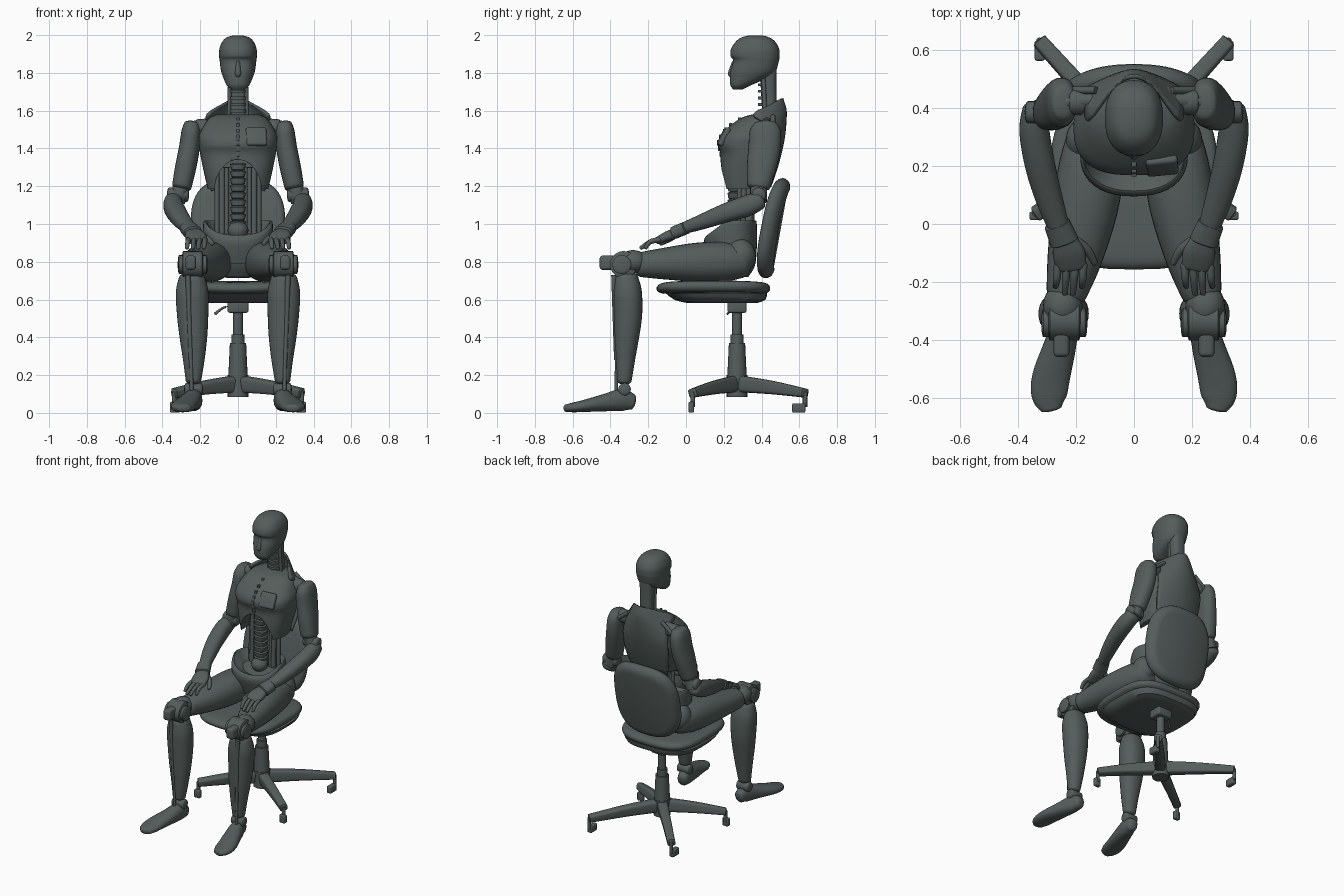
import bpy, bmesh, math
from mathutils import Vector, Matrix

mat = bpy.data.materials.new("dark slate grey")
mat.diffuse_color = (0.09, 0.11, 0.105, 1)


def finish(name, bm, angle=35):
    bmesh.ops.recalc_face_normals(bm, faces=bm.faces[:])
    me = bpy.data.meshes.new(name)
    bm.to_mesh(me)
    bm.free()
    me.materials.append(mat)
    me.shade_smooth()
    me.set_sharp_from_angle(angle=math.radians(angle))
    ob = bpy.data.objects.new(name, me)
    bpy.context.collection.objects.link(ob)
    return ob


def spline(rows, k):
    """Catmull-Rom interpolation of ring rows, k steps per span."""
    if k == 1:
        return [list(r) for r in rows]
    out = []
    for i in range(len(rows) - 1):
        p = [rows[max(0, min(len(rows) - 1, i + d))] for d in (-1, 0, 1, 2)]
        for j in range(k):
            t = j / k
            out.append([b + .5 * t * (c - a + t * (2*a - 5*b + 4*c - d + t * (3*(b - c) + d - a)))
                        for a, b, c, d in zip(*p)])
    out.append(list(rows[-1]))
    return out


def loft(name, rows, n=2.0, k=4, cap=0.5, flat=False, seg=28, warp=None):
    """Skin superellipse rings (x, y, z, a, b) along a path, with rounded ends."""
    rings = []
    rows = spline(rows, k)
    pts = [Vector(r[:3]) for r in rows]
    for i, r in enumerate(rows):
        t = (pts[min(i + 1, len(pts) - 1)] - pts[max(i - 1, 0)]).normalized()
        if flat:
            u, v = Vector((1, 0, 0)), Vector((0, 1, 0))
        else:
            ref = Vector((0, 1, 0)) if abs(t.x) > .9 else Vector((1, 0, 0))
            u = (ref - t * ref.dot(t)).normalized()
            v = t.cross(u)
        rings.append((pts[i], t, u, v, abs(r[3]), abs(r[4])))
    if cap:
        def ends(ring, s):
            p, t, u, v, a, b = ring
            h = cap * min(a, b)
            return [(p + t * s * h * math.sin(w), t, u, v, a * math.cos(w), b * math.cos(w))
                    for w in (.4, .8, 1.15, 1.45)]
        rings = ends(rings[0], -1)[::-1] + rings + ends(rings[-1], 1)
    bm = bmesh.new()
    loops = []
    for p, t, u, v, a, b in rings:
        loop = []
        for j in range(seg):
            w = 2 * math.pi * j / seg
            c, s = math.cos(w), math.sin(w)
            q = p + u * a * math.copysign(abs(c) ** (2 / n), c) + v * b * math.copysign(abs(s) ** (2 / n), s)
            loop.append(bm.verts.new(warp(q) if warp else q))
        loops.append(loop)
    for A, B in zip(loops, loops[1:]):
        for j in range(seg):
            bm.faces.new((A[j], A[j - 1], B[j - 1], B[j]))
    bm.faces.new(loops[0])
    bm.faces.new(loops[-1])
    return finish(name, bm)


def tube(name, p, q, r, r2=None, cap=0):
    r2 = r2 or r
    return loft(name, [(*p, r, r), (*q, r2, r2)], k=1, cap=cap, seg=20)


def box(name, c, size, bevel=.01, rx=0, rz=0):
    bm = bmesh.new()
    bmesh.ops.create_cube(bm, size=1, matrix=Matrix.Diagonal((*size, 1)))
    bmesh.ops.bevel(bm, geom=bm.edges[:], offset=bevel, segments=3, profile=.5, affect='EDGES')
    bm.transform(Matrix.Translation(c) @ Matrix.Rotation(rz, 4, 'Z') @ Matrix.Rotation(rx, 4, 'X'))
    return finish(name, bm)


def ball(name, c, r):
    bm = bmesh.new()
    bmesh.ops.create_uvsphere(bm, u_segments=24, v_segments=14, radius=1,
                              matrix=Matrix.Translation(c) @ Matrix.Diagonal((*r, 1)))
    return finish(name, bm)


def fb(z, front, back, a):
    """Horizontal ring from its front and back y and half width."""
    return (0, (front + back) / 2, z, a, (back - front) / 2)


# Chair: seat, backrest, column, four-legged base
def seat_curve(q):
    return q + Vector((0, 0, .012 * (q.x / .28) ** 2))


loft("seat_shell", [fb(.583, .0, .38, .19), fb(.598, -.06, .42, .25), fb(.635, -.11, .43, .275)],
     n=3.3, k=2, cap=0, flat=True, seg=48)
loft("seat_cushion", [fb(.63, -.12, .42, .265), fb(.643, -.15, .44, .283), fb(.665, -.155, .445, .287),
                      fb(.686, -.13, .425, .268), fb(.694, -.06, .36, .2)],
     n=3.3, flat=True, cap=0, seg=48, warp=seat_curve)
back = loft("backrest", [(0, 0, z, .25 * s, .268 * s) for z, s in
                         ((-.045, .8), (-.036, .93), (-.01, 1), (.015, .99), (.035, .92), (.045, .78))],
            n=2.8, k=2, flat=True, cap=0, seg=48, warp=lambda q: q + Vector((0, 0, .6 * q.x ** 2 - .01)))
back.matrix_world = Matrix.Translation((0, .456, .98)) @ Matrix.Rotation(math.radians(79), 4, 'X')
box("seat_mechanism", (0, .27, .56), (.11, .10, .06))
tube("gas_spring", (0, .27, .38), (0, .27, .56), .026)
tube("column_sleeve", (0, .27, .36), (0, .27, .415), .035)
tube("lower_column", (0, .27, .18), (0, .27, .37), .052, .043)
tube("base_hub", (0, .27, .085), (0, .27, .2), .055)
loft("seat_lever", [(-.03, .27, .57, .006, .006), (-.08, .25, .555, .006, .006), (-.12, .22, .525, .009, .006)])
for s in (-1, 1):
    for part, x, y in (("front", .338, .035), ("back", .325, .63)):
        loft(part + "_base_leg", [(0, .27, .155, .035, .045), (s*x*.5, .27 + (y - .27)*.5, .135, .03, .036),
                                  (s*x, y, .105, .026, .024)], n=4, cap=.2)
        tube(part + "_caster_stem", (s*x, y, .03), (s*x, y, .11), .012)
        # The back casters trail forwards, the front ones sit sideways
        if part == "back":
            box("back_caster", (s * .325, .597, .026), (.035, .07, .05), .008)
        else:
            box("front_caster", (s * .338, .028, .03), (.045, .03, .058), .008)

# Head and neck
loft("head", [fb(1.712, .25, .30, .035), fb(1.735, .235, .345, .06), fb(1.775, .232, .435, .078),
              fb(1.81, .236, .475, .09), fb(1.865, .25, .492, .097), fb(1.89, .235, .495, .1),
              fb(1.93, .24, .492, .098), fb(1.97, .268, .468, .08), fb(1.99, .30, .435, .055),
              fb(1.999, .34, .40, .02)], n=2.3, flat=True, cap=0, seg=40)
loft("nose", [(0, .24, 1.78, .013, .01), (0, .238, 1.80, .016, .016), (0, .252, 1.86, .009, .008)], flat=True)
loft("neck_core", [(0, .45, 1.53, .055, .045), (0, .44, 1.65, .046, .04), (0, .435, 1.82, .05, .045)], n=2.6, cap=0)
for i in range(5):
    tube("neck_ring", (0, .425, 1.59 + i * .035), (0, .425, 1.605 + i * .035), .045)

# Torso with an arch cut out of the rib shell
chest = loft("chest_shell", [fb(1.185, .185, .43, .16), fb(1.28, .18, .455, .182), fb(1.37, .183, .48, .2),
                             fb(1.42, .168, .487, .206), fb(1.47, .185, .495, .206), fb(1.53, .245, .50, .175),
                             fb(1.565, .30, .50, .145), fb(1.58, .35, .49, .11)],
             n=2.6, flat=True, cap=0, seg=48)
bm = bmesh.new()
bmesh.ops.create_cone(bm, cap_ends=True, segments=40, radius1=1, radius2=1, depth=1,
                      matrix=Matrix.Translation((0, .21, 1.17)) @ Matrix.Diagonal((.125, .34, .17, 1))
                      @ Matrix.Rotation(math.pi / 2, 4, 'X'))
cutter = finish("arch_cutter", bm)
cutter.hide_render = True
cutter.hide_set(True)
mod = chest.modifiers.new("arch", 'BOOLEAN')
mod.object = cutter
mod.operation = 'DIFFERENCE'
mod.solver = 'EXACT'
box("chest_badge", (.097, .2, 1.462), (.11, .03, .105), .012, rx=math.radians(-27), rz=.1)
for z, y in ((1.37, .186), (1.40, .178), (1.43, .172), (1.46, .184), (1.49, .205), (1.52, .237), (1.55, .283)):
    box("chest_clasp", (0, y, z), (.018, .018, .028), .004)

# Curved back plate rising into a collar
bm = bmesh.new()
plate = spline([(1.2, .14, .445, .04), (1.32, .17, .485, .05), (1.45, .175, .515, .06),
                (1.55, .165, .525, .1), (1.605, .16, .525, .17), (1.65, .09, .512, .07), (1.665, .055, .508, .03)], 3)
grid = [[bm.verts.new((w * j / 8, y - c * (j / 8) ** 2, z - .025 * (j / 8) ** 2)) for j in range(-8, 9)]
        for z, w, y, c in plate]
for A, B in zip(grid, grid[1:]):
    for j in range(16):
        bm.faces.new((A[j], A[j + 1], B[j + 1], B[j]))
shell = finish("back_plate", bm)
sol = shell.modifiers.new("thickness", 'SOLIDIFY')
sol.thickness = .015
sol.offset = 0


# Abdomen and pelvis, whose rim dips at the front
def rim_dip(q):
    return q - Vector((0, 0, .75 * max(0, .215 - q.y) if q.z > .85 else 0))


loft("waist_core", [(0, .325, .95, .09, .035), (0, .33, 1.1, .075, .035), (0, .34, 1.3, .09, .035)], n=3, cap=0)
for i in range(9):
    loft("spine_segment", [(0, .26, .985 + i * .038, .036, .036), (0, .26, 1.012 + i * .038, .042, .04)],
         n=3, k=1, cap=.2, flat=True)
ball("spine_base", (0, .245, .965), (.055, .055, .05))
loft("pelvis", [fb(.72, .19, .33, .10), fb(.78, .15, .365, .15), fb(.88, .12, .375, .18), fb(.99, .095, .375, .185),
                fb(1.018, .11, .37, .175), fb(.995, .13, .355, .16), fb(.945, .17, .33, .12)],
     n=2.3, flat=True, cap=0, seg=40, warp=rim_dip)

for s in (-1, 1):
    def P(*rows):
        return [(s * r[0], *r[1:]) for r in rows]

    def rod(name, p, q, r, r2=None, cap=0):
        tube(name, (s * p[0], *p[1:]), (s * q[0], *q[1:]), r, r2, cap)

    # Neck and waist rods
    rod("neck_tendon", (.042, .41, 1.77), (.048, .42, 1.56), .011)
    for x, y, r in ((.06, .28, .012), (.085, .28, .016), (.11, .30, .014)):
        rod("waist_rod", (x, y, .95), (x, y + .01, 1.3), r)
    # Shoulder and arm
    rod("clavicle", (.08, .43, 1.55), (.26, .42, 1.515), .026)
    rod("shoulder_joint", (.165, .42, 1.51), (.215, .42, 1.51), .045, cap=.3)
    rod("shoulder_strut", (.13, .46, 1.57), (.22, .46, 1.5), .013)
    loft("upper_arm", P((.243, .42, 1.53, .042, .062), (.248, .42, 1.49, .051, .083), (.258, .415, 1.4, .055, .085),
                        (.277, .4, 1.3, .056, .078), (.297, .385, 1.2, .052, .062)), n=2.3, cap=.4)
    rod("elbow_joint", (.27, .385, 1.155), (.365, .385, 1.155), .038, cap=.3)
    rod("elbow_link", (.29, .385, 1.22), (.325, .385, 1.12), .045)
    loft("forearm", P((.338, .39, 1.125, .047, .048), (.343, .32, 1.095, .052, .056), (.323, .2, 1.055, .052, .05),
                      (.29, .08, 1.01, .046, .04), (.255, -.02, .975, .036, .03)), n=2.3)
    loft("wrist_cuff", P((.265, 0, .98, .045, .034), (.24, -.06, .955, .05, .034)), n=2.6, cap=.2)
    # Hand resting on the thigh
    loft("palm", P((.24, -.05, .955, .04, .026), (.225, -.1, .935, .056, .026), (.215, -.15, .912, .052, .02)), n=2.6)
    for x, tip, y in ((.262, .27, -.215), (.232, .238, -.24), (.202, .21, -.24), (.174, .18, -.215)):
        loft("finger", P((x, -.14, .918, .014, .014), ((x + tip) / 2, -.19, .905, .013, .013),
                         (tip, y, .872, .010, .010)), seg=12)
    loft("thumb", P((.20, -.06, .94, .018, .018), (.16, -.09, .92, .016, .016), (.135, -.135, .895, .011, .011)), seg=12)
    # Leg
    ball("hip_joint", (s * .16, .29, .83), (.075, .08, .09))
    loft("thigh", P((.13, .30, .80, .10, .085), (.145, .2, .80, .113, .105), (.17, .05, .797, .113, .103),
                    (.205, -.12, .79, .094, .083), (.233, -.24, .785, .07, .066)), n=2.2, seg=32)
    rod("knee_axle", (.168, -.34, .785), (.312, -.34, .785), .05, cap=.15)
    rod("knee_disc", (.19, -.33, .785), (.29, -.33, .785), .072, cap=.1)
    box("knee_bar", (s * .25, -.34, .795), (.055, .235, .075), .015)
    ball("knee_pad", (s * .245, -.28, .80), (.068, .075, .062))
    loft("calf", P((.243, -.315, .715, .07, .062), (.243, -.31, .64, .086, .076), (.24, -.308, .52, .083, .076),
                   (.236, -.315, .40, .073, .066), (.234, -.322, .28, .057, .052), (.236, -.328, .17, .041, .04)),
         n=2.2, seg=32)
    rod("shin_rail", (.265, -.382, .73), (.25, -.37, .28), .014, .011)
    rod("ankle_tendon", (.25, -.365, .32), (.245, -.37, .10), .010)
    rod("ankle_joint", (.195, -.325, .125), (.275, -.325, .125), .033, cap=.3)
    loft("foot", P((.225, -.285, .058, .036, .042), (.235, -.34, .068, .046, .058), (.258, -.43, .054, .057, .046),
                   (.286, -.53, .038, .065, .033), (.292, -.595, .029, .06, .026), (.285, -.635, .025, .038, .02)), n=2.3)
